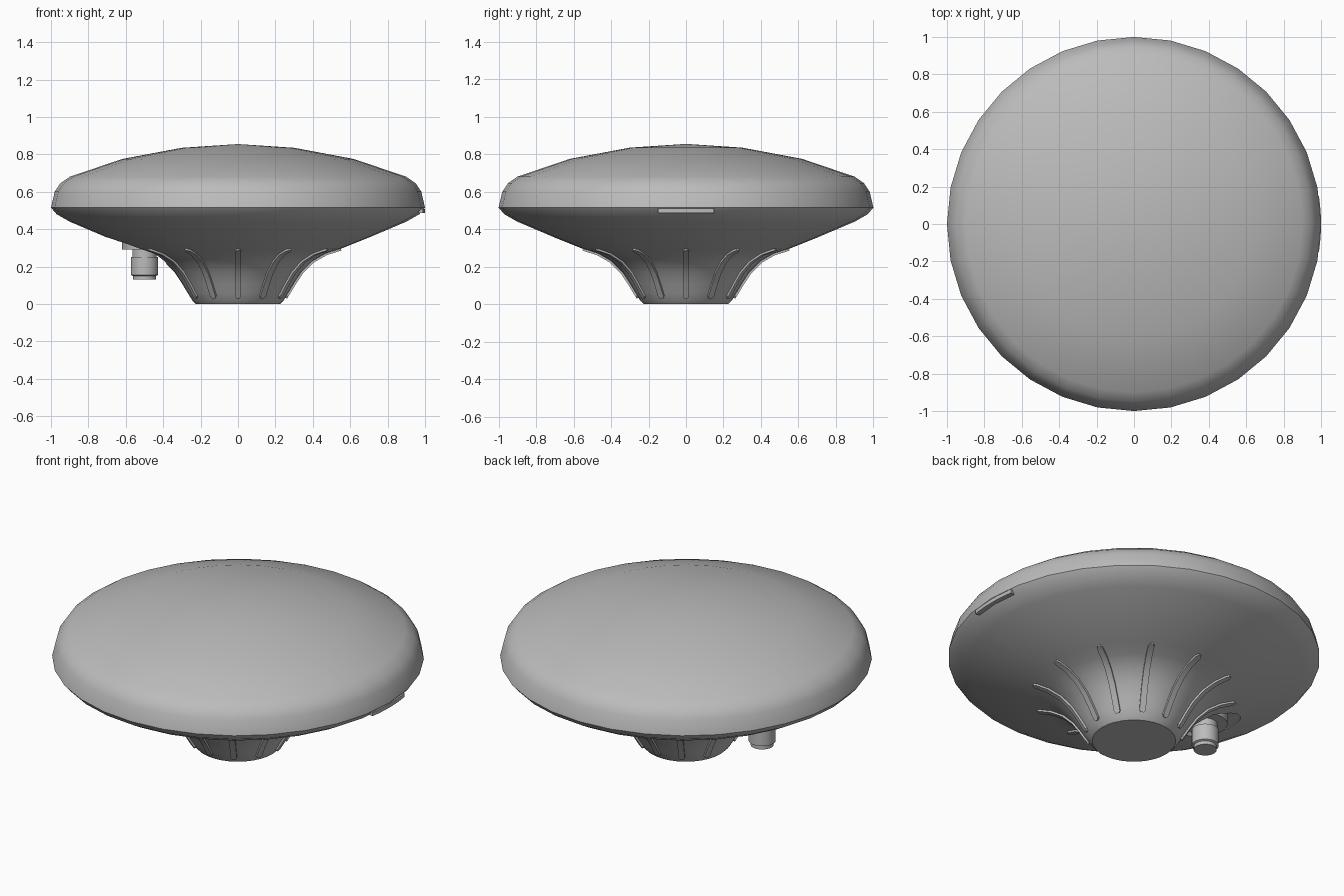
import bpy, bmesh, math
from mathutils import Vector

if "Cube" in bpy.data.objects:
    bpy.data.objects.remove(bpy.data.objects["Cube"])

grey = bpy.data.materials.new("mid grey plastic")
grey.use_nodes = True
GREY = (0.5, 0.5, 0.5, 1)
grey.diffuse_color = GREY
grey.node_tree.nodes["Principled BSDF"].inputs["Base Color"].default_value = GREY


def finish(name, bm, angle=35):
    """Turn a bmesh into a smooth shaded object."""
    bmesh.ops.remove_doubles(bm, verts=bm.verts, dist=1e-5)
    bmesh.ops.recalc_face_normals(bm, faces=bm.faces)
    mesh = bpy.data.meshes.new(name)
    bm.to_mesh(mesh)
    bm.free()
    mesh.materials.append(grey)
    ob = bpy.data.objects.new(name, mesh)
    bpy.context.collection.objects.link(ob)
    smooth(ob, angle)
    return ob


def smooth(ob, angle):
    bpy.ops.object.select_all(action="DESELECT")
    ob.select_set(True)
    bpy.context.view_layer.objects.active = ob
    bpy.ops.object.shade_smooth_by_angle(angle=math.radians(angle))


def lathe(name, profile, sides, x=0, angle=35):
    """Spin a closed (radius, height) profile about a vertical axis."""
    bm = bmesh.new()
    verts = [bm.verts.new((r, 0, z)) for r, z in profile]
    edges = [bm.edges.new(pair) for pair in zip(verts, verts[1:])]
    bmesh.ops.spin(bm, geom=verts + edges, cent=(0, 0, 0), axis=(0, 0, 1),
                   angle=math.tau, steps=sides, use_duplicate=False)
    bmesh.ops.translate(bm, verts=bm.verts, vec=(x, 0, 0))
    return finish(name, bm, angle)


def loft(name, rings, angle=35):
    """Skin a row of four-cornered sections and cap both ends."""
    bm = bmesh.new()
    rows = [[bm.verts.new(p) for p in ring] for ring in rings]
    for a, b in zip(rows, rows[1:]):
        for i in range(4):
            j = (i + 1) % 4
            bm.faces.new((a[i], a[j], b[j], b[i]))
    bm.faces.new(rows[0])
    bm.faces.new(rows[-1])
    return finish(name, bm, angle)


# Domed cover and flared lower shell, meeting at a crisp rim
RIM = (1, 0.515)
lathe("dome_cover", [(0, 0.855), (0.3, 0.835), (0.62, 0.775), (0.9, 0.68),
                     (0.95, 0.645), (0.98, 0.6), RIM, (0, 0.515)], 32, angle=50)
flare = [(0.245, 0.02), (0.27, 0.06), (0.3, 0.11), (0.34, 0.17), (0.4, 0.23),
         (0.47, 0.27), (0.55, 0.295)]
shell = lathe("lower_shell", [(0, 0), (0.225, 0), *flare, (0.7, 0.355), (0.9, 0.44),
                              (0.97, 0.48), RIM, (0, 0.515)], 32)

# Flat pocket under the shell where the connector sits
cutter = lathe("pocket_cutter", [(0, 0.1), (0.16, 0.1), (0.16, 0.36), (0, 0.36)], 32, -0.54)
cut = shell.modifiers.new("pocket", "BOOLEAN")
cut.operation = "DIFFERENCE"
cut.solver = "EXACT"
cut.object = cutter
bpy.context.view_layer.objects.active = shell
bpy.ops.object.modifier_apply(modifier="pocket")
bpy.data.objects.remove(cutter)
smooth(shell, 35)

# Cable connector: flange, neck, barrel and tip
lathe("connector", [(0, 0.4), (0.12, 0.4), (0.12, 0.29), (0.065, 0.29), (0.065, 0.25),
                    (0.073, 0.25), (0.073, 0.155), (0.062, 0.15), (0.062, 0.13),
                    (0, 0.13)], 24, -0.5)

# Raised ribs following the flare, with rounded ends
path = [Vector(p) for p in flare]
path[0] = path[0].lerp(path[1], 0.35)
path.insert(1, path[0].lerp(path[1], 0.4))
path.insert(-1, path[-2].lerp(path[-1], 0.8))
for n in range(12):
    turn = n * math.tau / 12
    out = Vector((math.cos(turn), math.sin(turn), 0))
    side = Vector((-out.y, out.x, 0))
    if n == 6:
        continue  # connector takes this place
    rings = []
    for i, p in enumerate(path):
        t = (path[min(i + 1, len(path) - 1)] - path[max(i - 1, 0)]).normalized()
        half = 0.008 if i in (0, len(path) - 1) else 0.017
        ring = []
        for lift, s in ((-0.02, -1), (0.01, -1), (0.01, 1), (-0.02, 1)):
            r, z = p.x + t.y * lift, p.y - t.x * lift
            ring.append(out * r + side * half * s + Vector((0, 0, z)))
        rings.append(ring)
    loft(f"rib_{n + 1}", rings)

# Curved tab under the rim on the left side
rings = []
for i in range(7):
    a = math.radians(-8.6 + 17.2 * i / 6)
    rings.append([(r * math.cos(a), r * math.sin(a), z)
                  for r, z in ((0.93, 0.487), (1, 0.487), (1, 0.509), (0.93, 0.509))])
loft("rim_tab", rings)
